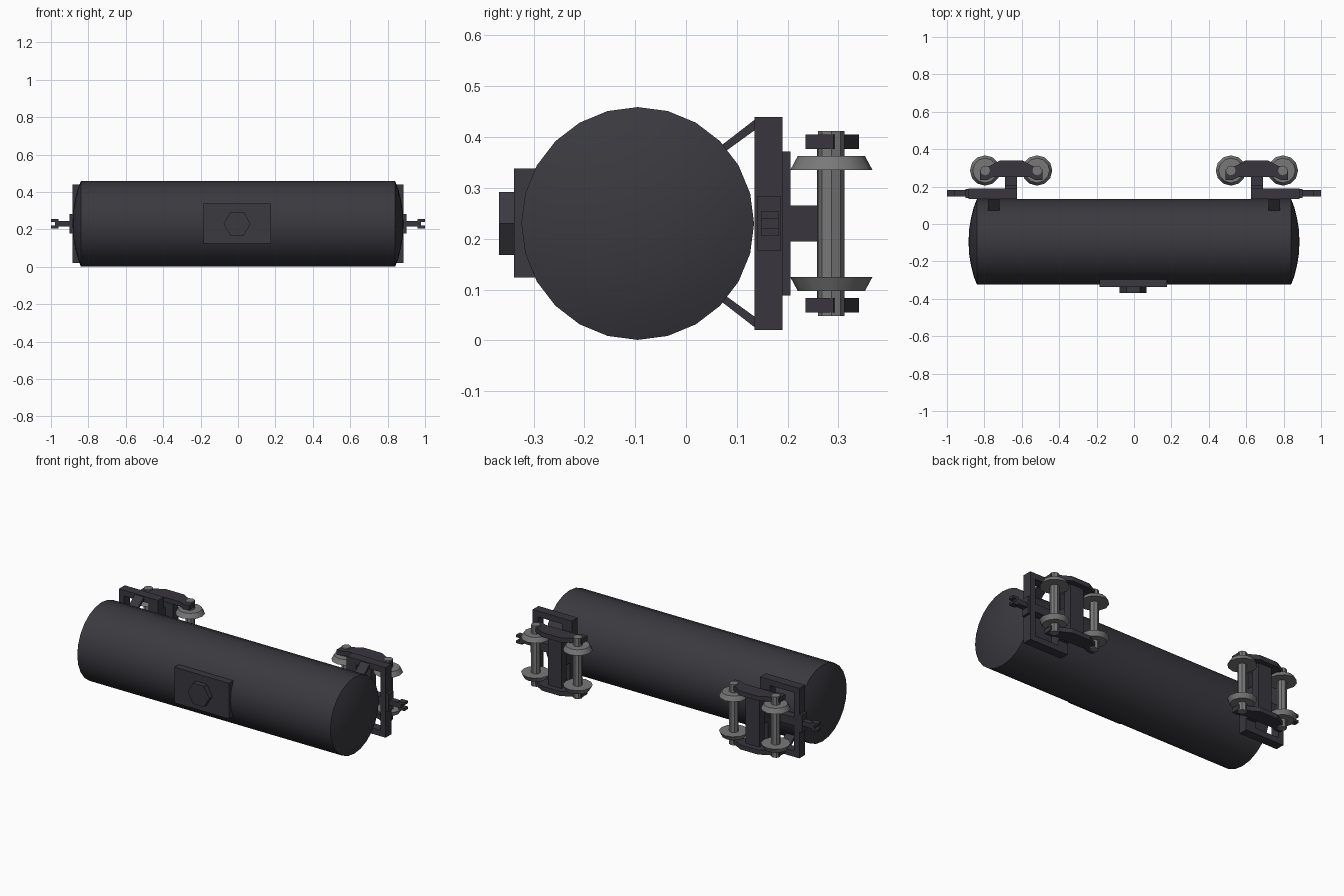
import bpy, bmesh, math
from mathutils import Vector

cube = bpy.data.objects.get("Cube")
if cube:
    bpy.data.objects.remove(cube, do_unlink=True)

ZC = 0.23      # height of the long axis
TANK_Y = -0.095
TANK_R = 0.229
TRUCK_X = 0.657


def material(name, r, g, b):
    m = bpy.data.materials.new(name)
    m.use_nodes = True
    m.diffuse_color = (r, g, b, 1)
    bsdf = m.node_tree.nodes["Principled BSDF"]
    bsdf.inputs["Base Color"].default_value = (r, g, b, 1)
    bsdf.inputs["Roughness"].default_value = 0.8
    return m


TANK = material("tank charcoal", 0.041, 0.041, 0.050)
FRAME = material("frame charcoal", 0.040, 0.037, 0.047)
STEEL = material("wheel steel", 0.19, 0.19, 0.19)


def finish(name, bm, mat, smooth=None):
    bmesh.ops.recalc_face_normals(bm, faces=bm.faces)
    mesh = bpy.data.meshes.new(name)
    bm.to_mesh(mesh)
    bm.free()
    mesh.materials.append(mat)
    ob = bpy.data.objects.new(name, mesh)
    bpy.context.collection.objects.link(ob)
    if smooth:
        bpy.ops.object.select_all(action="DESELECT")
        ob.select_set(True)
        bpy.context.view_layer.objects.active = ob
        bpy.ops.object.shade_smooth_by_angle(angle=math.radians(smooth))
    return ob


def prism(name, outline, mat, place, a, b):
    """Extrude a 2D outline between a and b; place maps (u, v, w) to a point."""
    bm = bmesh.new()
    lo = [bm.verts.new(place(u, v, a)) for u, v in outline]
    hi = [bm.verts.new(place(u, v, b)) for u, v in outline]
    bm.faces.new(lo)
    bm.faces.new(hi)
    n = len(outline)
    for i in range(n):
        j = (i + 1) % n
        bm.faces.new((lo[i], lo[j], hi[j], hi[i]))
    return finish(name, bm, mat)


def box(name, x, y, z, mat=FRAME):
    rect = [(x[0], y[0]), (x[1], y[0]), (x[1], y[1]), (x[0], y[1])]
    return prism(name, rect, mat, lambda u, v, w: (u, v, w), *z)


def lathe(name, profile, sides, place, mat, smooth=None):
    """Revolve (radius, distance) points; zero radius closes to a pole."""
    bm = bmesh.new()
    rings = []
    for r, d in profile:
        count = 1 if r == 0 else sides
        angles = [2 * math.pi * i / sides for i in range(count)]
        rings.append([bm.verts.new(place(r * math.cos(t), r * math.sin(t), d))
                      for t in angles])
    for p, q in zip(rings, rings[1:]):
        for i in range(sides):
            j = (i + 1) % sides
            ring = [p[i % len(p)], p[j % len(p)], q[j % len(q)], q[i % len(q)]]
            bm.faces.new(list(dict.fromkeys(ring)))
    return finish(name, bm, mat, smooth)


# Tank with shallow domed ends
dome = [(0, 0.885), (0.07, 0.881), (0.13, 0.871), (0.185, 0.857), (TANK_R, 0.84)]
lathe("tank", [(r, -d) for r, d in dome] + dome[::-1], 24,
      lambda u, v, d: (d, TANK_Y + u, ZC + v), TANK, 20)

# Hatch plate and hexagonal cap
box("hatch_plate", (-0.185, 0.177), (-0.338, -0.29), (0.124, 0.338), TANK)
lathe("hatch_cap", [(0, -0.368), (0.072, -0.368), (0.072, -0.33), (0, -0.33)], 6,
      lambda u, v, d: (u - 0.005, d, ZC + v), TANK)

for s, end in ((1, "left"), (-1, "right")):
    def span(a, b):
        return tuple(sorted((s * a, s * b)))

    def part(name, x, y, z):
        box(f"{end}_{name}", span(*x), y, z)

    # Underframe rectangle
    deck = (0.135, 0.19)
    part("end_beam", (0.85, 0.885), deck, (0.02, 0.44))
    part("body_bolster", (0.625, 0.69), deck, (0.02, 0.44))
    part("bolster_plate", (0.625, 0.69), (0.19, 0.206), (0.088, 0.372))
    part("centre_sill", (0.69, 0.85), (0.14, 0.187), (0.205, 0.255))

    # Coupler with forked end
    part("coupler_plate", (0.885, 0.9), (0.14, 0.187), (0.177, 0.283))
    part("coupler_shank", (0.9, 0.97), (0.148, 0.182), (0.215, 0.245))
    part("coupler_head", (0.96, 0.978), (0.148, 0.182), (0.205, 0.255))
    for k in (-1, 1):
        part("coupler_jaw", (0.975, 1.0), (0.148, 0.182),
             tuple(sorted((ZC + k * 0.01, ZC + k * 0.025))))

    # Truck pivot and bolster
    part("truck_pivot", (0.625, 0.69), (0.2, 0.262), (0.195, 0.265))
    part("truck_bolster", (0.612, 0.702), (0.258, 0.308), (0.075, 0.385))

    for k, edge in ((1, "upper"), (-1, "lower")):
        def zspan(a, b):
            return tuple(sorted((ZC + k * a, ZC + k * b)))

        part(f"{edge}_side_beam", (0.625, 0.885), deck, zspan(0.175, 0.21))

        # Slanted strut from beam to tank
        strut = [(0.14, 0.208), (0.065, 0.150), (0.075, 0.140), (0.14, 0.187)]
        prism(f"{end}_{edge}_strut", strut, FRAME,
              lambda y, h, x: (x, y, ZC + k * h), s * 0.72, s * 0.78)

        # Truck side frame, deep in the middle
        half = [(0.06, 0.34), (0.105, 0.315), (0.167, 0.29),
                (0.167, 0.235), (0.13, 0.235), (0.1, 0.25)]
        outline = half + [(-u, y) for u, y in reversed(half)]
        prism(f"{end}_{edge}_side_frame", outline, FRAME,
              lambda u, y, z: (s * TRUCK_X + u, y, z), *zspan(0.147, 0.175))

    # Axles with tapered wheels
    for pos, row in ((-0.139, "inner"), (0.139, "outer")):
        def on_axle(u, v, d):
            return Vector((s * (TRUCK_X + pos) + u, 0.286 + v, ZC + d))

        axle = [(0, -0.182), (0.026, -0.182), (0.026, 0.182), (0, 0.182)]
        lathe(f"{end}_{row}_axle", axle, 8, on_axle, STEEL)
        for k, edge in ((1, "upper"), (-1, "lower")):
            rim = [(0, k * 0.105), (0.081, k * 0.105), (0.066, k * 0.133), (0, k * 0.133)]
            lathe(f"{end}_{row}_{edge}_wheel", rim, 12, on_axle, STEEL, 40)
